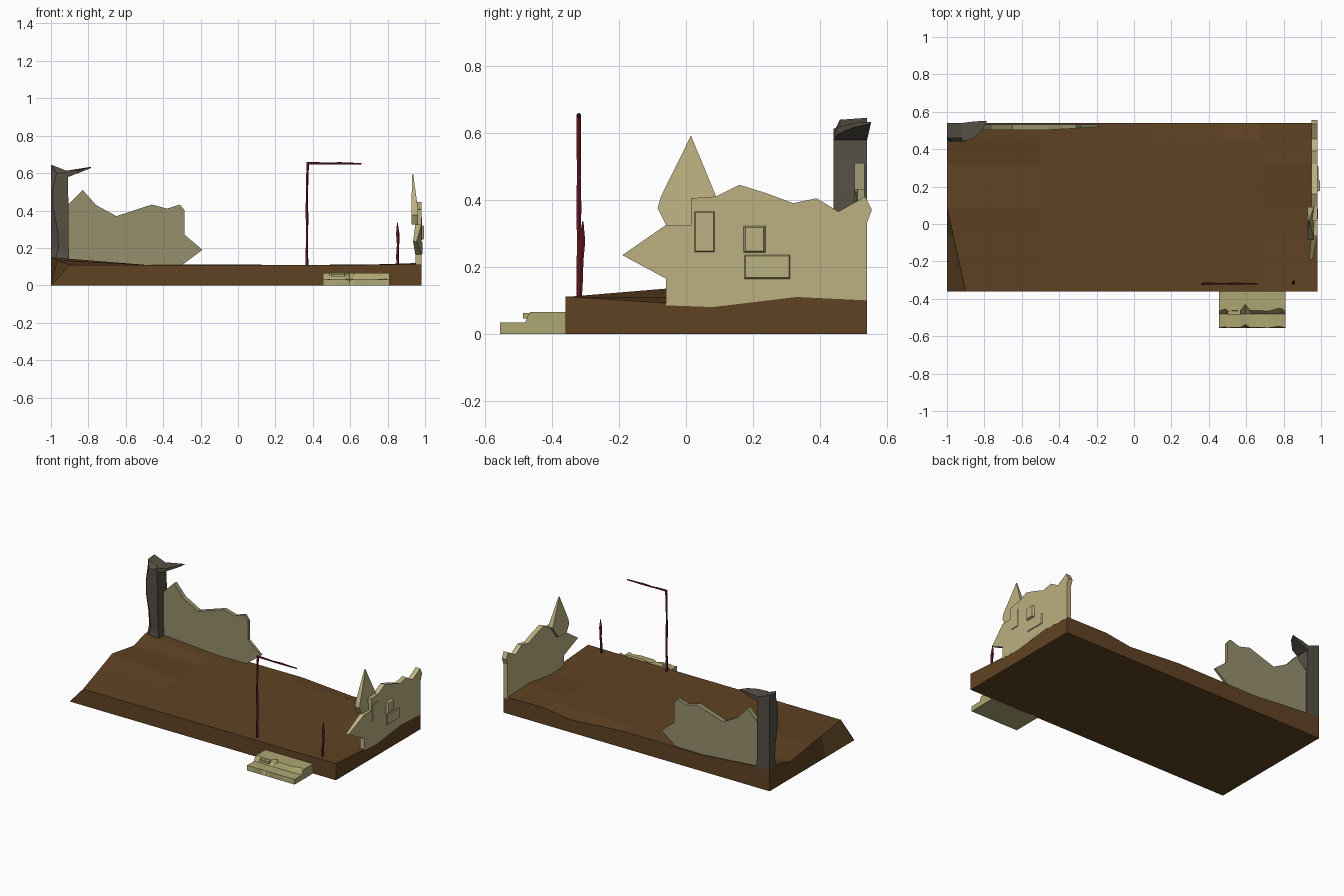
import bpy, bmesh, math, random

if "Cube" in bpy.data.objects:
    bpy.data.objects.remove(bpy.data.objects["Cube"])
random.seed(4)


def mat(name, r, g, b):
    m = bpy.data.materials.new(name)
    m.diffuse_color = (r, g, b, 1)
    m.use_nodes = True
    m.node_tree.nodes["Principled BSDF"].inputs["Base Color"].default_value = m.diffuse_color
    return m


EARTH = mat("earth", .115, .055, .017)
PLASTER = mat("plaster", .50, .44, .22)
DULL = mat("dull_plaster", .31, .28, .155)
STONE = mat("grey_stone", .095, .082, .06)
RUST = mat("red_rust", .16, .012, .022)
STEP = mat("step_stone", .42, .38, .17)


def finish(name, bm, m):
    bmesh.ops.recalc_face_normals(bm, faces=bm.faces)
    me = bpy.data.meshes.new(name)
    bm.to_mesh(me)
    bm.free()
    me.materials.append(m)
    ob = bpy.data.objects.new(name, me)
    bpy.context.collection.objects.link(ob)
    return ob


def loft(name, rings, m):
    """Bridge equal-length rings of points and cap both ends."""
    bm = bmesh.new()
    vs = [[bm.verts.new(p) for p in r] for r in rings]
    n = len(rings[0])
    for a, b in zip(vs, vs[1:]):
        for i in range(n):
            j = (i + 1) % n
            bm.faces.new((a[i], a[j], b[j], b[i]))
    bm.faces.new(vs[0])
    bm.faces.new(vs[-1])
    return finish(name, bm, m)


def rod(name, a, b, radii, m, wobble=.003):
    """Thin five-sided rod along x or z with uneven thickness."""
    rings = []
    along_x = abs(b[0] - a[0]) > abs(b[2] - a[2])
    for k, r in enumerate(radii):
        t = k / (len(radii) - 1)
        c = [a[i] + (b[i] - a[i]) * t for i in range(3)]
        c[2 if along_x else 0] += random.uniform(-wobble, wobble)
        ring = []
        for s in range(5):
            u, v = r * math.cos(s * math.tau / 5), r * math.sin(s * math.tau / 5)
            ring.append((c[0], c[1] + u, c[2] + v) if along_x else (c[0] + u, c[1] + v, c[2]))
        rings.append(ring)
    return loft(name, rings, m)


# Uneven earth base: coarse height grid, sunk at the right and back edges
xs = [-1, -.5, .1, .48, .67, .98]
ys = [-.36, -.06, .09, .32, .44, .54]
left_x = [-.9, -.967, -1, -1, -1, -1]
left_z = [.11, .135, .15, .115, .15, .15]
right_z = [.112, .092, .086, .12, .115, .11]
back_z = [.15, .11, .112, .085, .112, .11]
bm = bmesh.new()
top, low = {}, {}
for i, x in enumerate(xs):
    for j, y in enumerate(ys):
        px, z = x, .11
        if i == 0:
            px, z = left_x[j], left_z[j]
        elif i == 5:
            z = right_z[j]
        elif j == 5:
            z = back_z[i]
        top[i, j] = bm.verts.new((px, y, z))
        if i in (0, 5) or j in (0, 5):
            low[i, j] = bm.verts.new((x, y, 0))
for i in range(5):
    for j in range(5):
        bm.faces.new((top[i, j], top[i + 1, j], top[i + 1, j + 1], top[i, j + 1]))
rim = ([(i, 0) for i in range(5)] + [(5, j) for j in range(5)]
       + [(i, 5) for i in range(5, 0, -1)] + [(0, j) for j in range(5, 0, -1)])
for a, b in zip(rim, rim[1:] + rim[:1]):
    bm.faces.new((low[a], low[b], top[b], top[a]))
bm.faces.new([low[r] for r in rim])
finish("earth_base", bm, EARTH)

# Broken back wall, tapering to its tip
prof = [(-.91, .09), (-.91, .43), (-.83, .51), (-.76, .43), (-.65, .37), (-.46, .432),
        (-.38, .41), (-.31, .432), (-.285, .40), (-.285, .27), (-.19, .19), (-.31, .10)]
loft("back_wall", [[(x, .503 + max(0, x + .45) * .06, z) for x, z in prof],
                   [(x, .533, z) for x, z in prof]], DULL)

# Broken right wall, its front tip set toward the inside
prof = [(-.06, .085), (-.06, .165), (-.19, .235), (-.06, .325), (.015, .325), (.015, .405),
        (.09, .41), (.16, .445), (.24, .42), (.32, .39), (.39, .405), (.455, .365),
        (.535, .41), (.555, .37), (.54, .33), (.54, .10), (.33, .11), (.08, .08)]
loft("right_wall", [[(.936 if y < -.1 else .948, y, z) for y, z in prof],
                    [(.955 if y < -.1 else .981, y, z) for y, z in prof]], PLASTER)

# Tall shard at the front of the right wall
prof = [(-.06, .325), (-.085, .375), (-.075, .41), (.015, .592), (.09, .41), (.03, .325)]
loft("wall_shard", [[(.928 + (z > .5) * .002, y, z) for y, z in prof],
                    [(.962 - (z > .5) * .025, y, z) for y, z in prof]], PLASTER)

# Shallow exposed patches on the wall faces
for k, (y0, y1, z0, z1, h) in enumerate([(.17, .24, .24, .325, .014), (.17, .315, .16, .24, .005),
                                         (.02, .09, .24, .37, .004)]):
    rings = [[(x, y0 + s, z0 + s), (x, y1 - s, z0 + s), (x, y1 - s, z1 - s), (x, y0 + s, z1 - s)]
             for x, s in ((.975, 0), (.981 + h, .008))]
    loft(f"wall_patch_{k + 1}", rings, PLASTER)

# Eroded corner post: square rings with a worn front-left corner
rings = []
for z, x0, x1, y0, wear in [(.10, -1, -.9, .44, .01), (.2, -1, -.905, .445, .04),
                            (.3, -1, -.905, .44, .035), (.42, -1, -.905, .44, .01),
                            (.52, -1, -.91, .44, .012), (.6, -1, -.91, .44, .03)]:
    rings.append([(x0 + wear, y0, z), (x1, y0, z), (x1, .54, z), (x0, .54, z), (x0, y0 + wear, z)])
rings.append([(-.99, .46, .64), (-.91, .46, .61), (-.91, .54, .61), (-1, .54, .645), (-1, .47, .64)])
loft("corner_post", rings, STONE)

# Broken lintel stub on the post
loft("lintel_stub", [[(-.92, .44, .575), (-.92, .54, .575), (-.92, .54, .612), (-.92, .44, .612)],
                     [(-.86, .455, .598), (-.86, .545, .598), (-.86, .548, .622), (-.86, .455, .618)],
                     [(-.81, .505, .618), (-.785, .552, .628), (-.785, .552, .633), (-.81, .505, .63)]],
     STONE)

# Front steps: profile in y/z swept in x, with chipped front edges
rings = []
for x, chip in [(.455, 0), (.49, .006), (.5, 0), (.57, .002), (.595, .018), (.62, .002),
                (.72, 0), (.78, .008), (.81, 0)]:
    rings.append([(x, -.35, 0), (x, -.555, 0), (x, -.555 + chip, .034 - chip * .4),
                  (x, -.48, .034), (x, -.472 + chip, .054 - chip * .5),
                  (x, -.465 + chip * 2, .065), (x, -.35, .065)])
loft("front_steps", rings, STEP)
loft("step_lip", [[(x, -.486, .046), (x, -.46, .046), (x, -.46, .062), (x, -.486, .062)]
                  for x in (.50, .57)], STEP)

# Rusty pole with its arm, and the snapped second pole
rod("tall_pole", (.37, -.32, .10), (.37, -.32, .655), [.008, .007, .006, .008, .006, .007, .007], RUST)
rod("pole_arm", (.365, -.32, .652), (.66, -.32, .652), [.007, .006, .005, .007, .005, .004], RUST, .002)
rod("snapped_pole", (.855, -.318, .10), (.85, -.308, .335), [.007, .008, .007, .01, .002], RUST)
